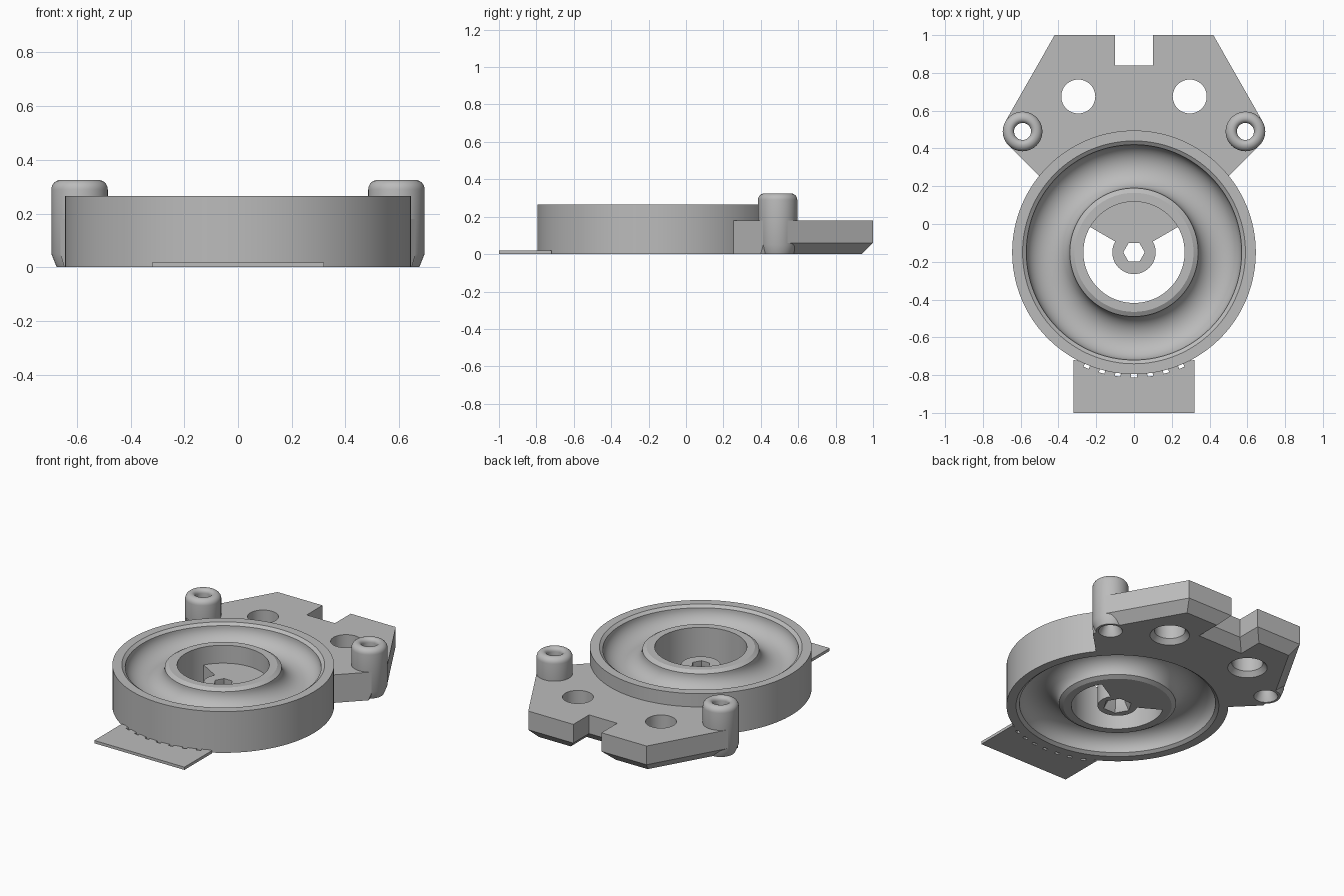
import bpy, bmesh, math

if "Cube" in bpy.data.objects:
    bpy.data.objects.remove(bpy.data.objects["Cube"])

grey = bpy.data.materials.new("plain grey")
grey.diffuse_color = (0.5, 0.5, 0.5, 1)
grey.use_nodes = True
grey.node_tree.nodes["Principled BSDF"].inputs["Base Color"].default_value = grey.diffuse_color
CY = -0.15  # y of the ring axis


def finish(name, bm, smooth=True):
    bmesh.ops.remove_doubles(bm, verts=bm.verts, dist=1e-5)
    bmesh.ops.recalc_face_normals(bm, faces=bm.faces)
    me = bpy.data.meshes.new(name)
    bm.to_mesh(me)
    bm.free()
    ob = bpy.data.objects.new(name, me)
    bpy.context.collection.objects.link(ob)
    me.materials.append(grey)
    if smooth:
        shade(ob)
    return ob


def shade(ob):
    bpy.ops.object.select_all(action='DESELECT')
    bpy.context.view_layer.objects.active = ob
    ob.select_set(True)
    bpy.ops.object.shade_smooth_by_angle(angle=math.radians(28))


def bridge(bm, a, b):
    for i in range(len(a)):
        j = (i + 1) % len(a)
        bm.faces.new((a[i], a[j], b[j], b[i]))


def lathe(name, profile, x, y, segs=96):
    """Revolve a closed (radius, z) profile around a vertical axis."""
    bm = bmesh.new()
    rings = []
    for k in range(segs):
        t = 2 * math.pi * k / segs
        rings.append([bm.verts.new((x + r * math.cos(t), y + r * math.sin(t), z))
                      for r, z in profile])
    for k in range(segs):
        bridge(bm, rings[k], rings[(k + 1) % segs])
    return finish(name, bm)


def stack(name, layers):
    """Loft matching outlines, each given as (points, z), and cap the ends."""
    bm = bmesh.new()
    loops = [[bm.verts.new((x, y, z)) for x, y in pts] for pts, z in layers]
    for a, b in zip(loops, loops[1:]):
        bridge(bm, a, b)
    bm.faces.new(loops[0])
    bm.faces.new(loops[-1])
    return finish(name, bm)


def arc(r, a0, a1, n, cx=0, cy=CY):
    return [(cx + r * math.cos(math.radians(a0 + (a1 - a0) * i / n)),
             cy + r * math.sin(math.radians(a0 + (a1 - a0) * i / n))) for i in range(n + 1)]


def cut(ob, cutters):
    bpy.context.view_layer.objects.active = ob
    for c in cutters:
        m = ob.modifiers.new("cut", 'BOOLEAN')
        m.operation, m.solver, m.object = 'DIFFERENCE', 'EXACT', c
        bpy.ops.object.modifier_apply(modifier=m.name)
    for c in cutters:
        bpy.data.objects.remove(c)
    shade(ob)


# Ring with a rounded groove in its top and bottom
H = 0.265
groove = [(0.455 - 0.115 * math.cos(math.pi * i / 24),
           0.25 - 0.1 * math.sin(math.pi * i / 24)) for i in range(25)]
upper = [(0.268, H), (0.315, H)] + groove + [(0.59, H), (0.645, H)]
lower = [(r, H - z) for r, z in reversed(upper)]
lathe("grooved_ring", upper + lower, 0, CY, 128)

# Back plate with chamfered underside, notch and holes
half = [(0.48, 0.232), (0.664, 0.416), (0.68, 0.544), (0.42, 1), (0.1, 1), (0.1, 0.84)]
half_low = [(0.48, 0.232), (0.647, 0.399), (0.629, 0.513), (0.386, 0.94),
            (0.16, 0.94), (0.16, 0.78)]


def outline(side):
    mirrored = [(-x, y) for x, y in reversed(side)]
    return side + mirrored + arc(0.61, 141, 39, 24)


plate = stack("back_plate", [(outline(half_low), 0), (outline(half), 0.06),
                             (outline(half), 0.18)])
cutters = []
for s in (-1, 1):
    cutters.append(lathe("hole_cutter", [(0, -0.02), (0.115, -0.02), (0.115, 0),
                                         (0.09, 0.03), (0.09, 0.3), (0, 0.3)],
                         s * 0.295, 0.675, 48))
    cutters.append(lathe("post_cutter", [(0, -0.02), (0.08, -0.02), (0.08, 0.3), (0, 0.3)],
                         s * 0.59, 0.49, 48))
cut(plate, cutters)

# Hollow posts with rounded tops
post = ([(0.07, 0), (0.085, 0), (0.105, 0.05)]
        + arc(0.035, 0, 90, 6, 0.07, 0.29)
        + arc(0.025, 90, 180, 6, 0.07, 0.3)
        + [(0.045, 0.05)])
for s, side in ((-1, "left"), (1, "right")):
    lathe(side + "_post", post, s * 0.59, 0.49, 48)

# Wedge arm carrying the centre hub, with a tapered hexagonal hole
arm = arc(0.285, 30, 150, 24) + arc(0.115, 150, 390, 32)
hub = stack("hub_arm", [(arm, 0), (arm, 0.15)])
hexagon = lambda r: arc(r, 0, 300, 5)
cut(hub, [stack("hex_cutter", [(hexagon(0.085), -0.02), (hexagon(0.085), 0),
                               (hexagon(0.057), 0.05), (hexagon(0.057), 0.2)])])

# Thin front tab, perforated where it meets the ring
edge = [(-0.32, -0.72)]
for k in range(-3, 4):
    a = 270 + k * 7.5
    for da, r in ((-1.3, 0.635), (-1.3, 0.662), (1.3, 0.662), (1.3, 0.635)):
        t = math.radians(a + da)
        edge.append((r * math.cos(t), CY + r * math.sin(t)))
edge += [(0.32, -0.72), (0.32, -1), (-0.32, -1)]
stack("front_tab", [(edge, 0), (edge, 0.018)])
